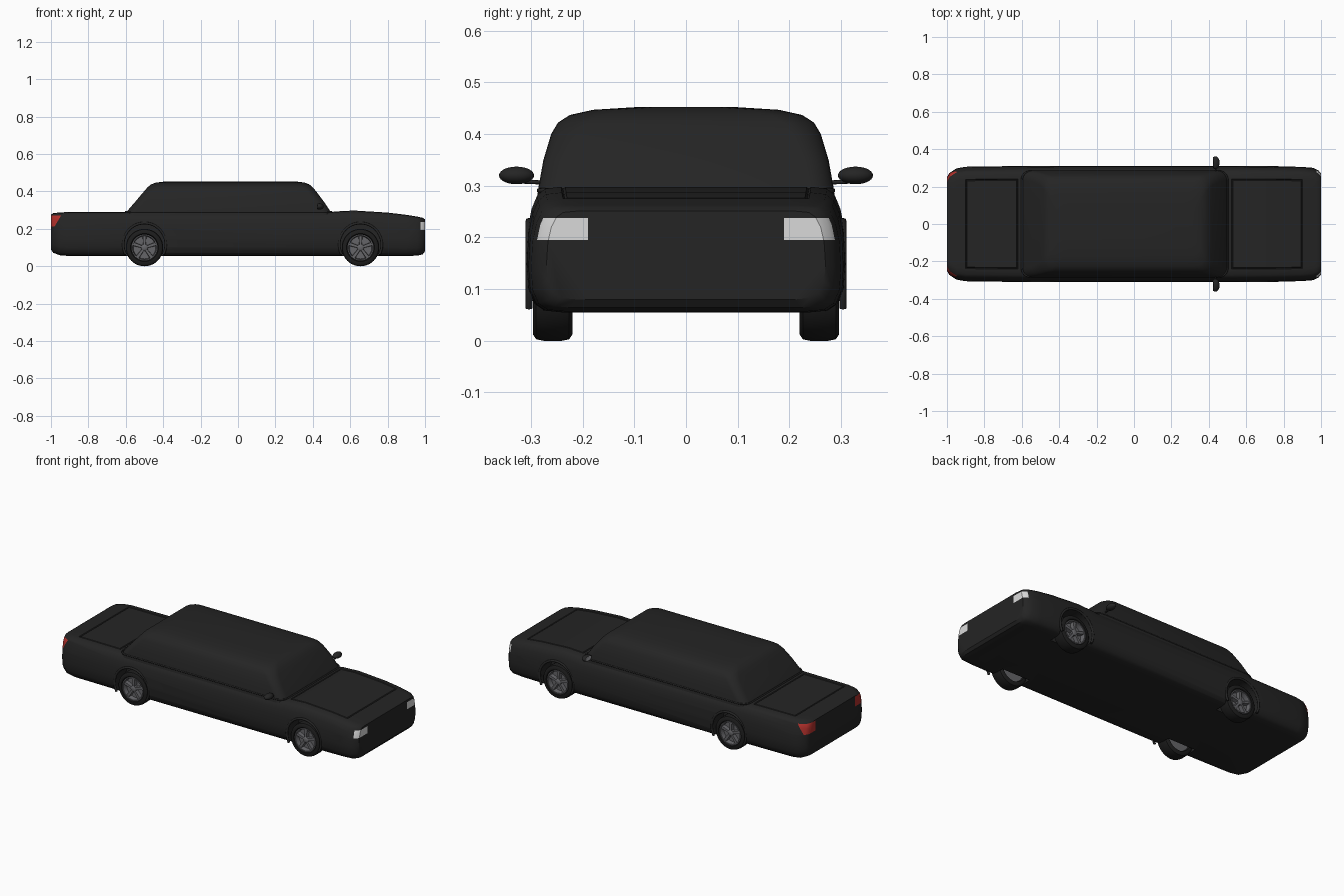
import bpy, bmesh
from math import sin, cos, pi, radians
from mathutils import Vector

if "Cube" in bpy.data.objects:
    bpy.data.objects.remove(bpy.data.objects["Cube"], do_unlink=True)


def material(name, r, g, b):
    m = bpy.data.materials.new(name)
    m.use_nodes = True
    m.diffuse_color = (r, g, b, 1)
    m.node_tree.nodes["Principled BSDF"].inputs["Base Color"].default_value = (r, g, b, 1)
    return m


paint = material("black paint", 0.018, 0.018, 0.018)
rubber = material("tyre black", 0.012, 0.012, 0.012)
rim_grey = material("rim grey", 0.13, 0.13, 0.14)
lamp_white = material("headlight white", 0.7, 0.7, 0.7)
lamp_red = material("taillight red", 0.45, 0.03, 0.025)
glass = material("mirror glass", 0.4, 0.4, 0.42)


def finish(name, bm, mats, angle=35):
    bmesh.ops.recalc_face_normals(bm, faces=bm.faces)
    mesh = bpy.data.meshes.new(name)
    bm.to_mesh(mesh)
    bm.free()
    ob = bpy.data.objects.new(name, mesh)
    bpy.context.collection.objects.link(ob)
    for m in mats:
        mesh.materials.append(m)
    smooth(ob, angle)
    return ob


def activate(ob):
    bpy.ops.object.select_all(action='DESELECT')
    ob.select_set(True)
    bpy.context.view_layer.objects.active = ob


def smooth(ob, angle=35):
    activate(ob)
    bpy.ops.object.shade_smooth_by_angle(angle=radians(angle))


def loft(rings, caps=True):
    """Skin a list of closed point rings."""
    bm = bmesh.new()
    rows = [[bm.verts.new(p) for p in ring] for ring in rings]
    for a, b in zip(rows, rows[1:]):
        for i in range(len(a)):
            j = (i + 1) % len(a)
            bm.faces.new((a[i], a[j], b[j], b[i]))
    if caps:
        bm.faces.new(rows[0])
        bm.faces.new(rows[-1])
    return bm


def lathe(profile, centre, steps=40):
    """Spin (radius, y) points about a y axis through centre."""
    cx, cy, cz = centre
    return loft([[(cx + r * cos(2 * pi * i / steps), cy + y, cz + r * sin(2 * pi * i / steps))
                  for i in range(steps)] for r, y in profile])


def tube(name, points, radius, mat, closed=False):
    cu = bpy.data.curves.new(name, 'CURVE')
    cu.dimensions = '3D'
    cu.bevel_depth = radius
    cu.bevel_resolution = 2
    cu.use_fill_caps = True
    sp = cu.splines.new('POLY')
    sp.points.add(len(points) - 1)
    for p, co in zip(sp.points, points):
        p.co = (*co, 1)
    sp.use_cyclic_u = closed
    cu.materials.append(mat)
    ob = bpy.data.objects.new(name, cu)
    bpy.context.collection.objects.link(ob)


# Lower body: one cross-section scaled along the car (x, half width, bottom, top)
section = [(0, 0), (.78, 0), (.89, .015), (.95, .07), (.99, .2), (1, .4), (.99, .65),
           (.965, .82), (.93, .93), (.88, .985), (.78, 1), (.4, 1), (0, 1)]
section += [(-y, z) for y, z in section[-2:0:-1]]
stations = [(-1, .25, .09, .276), (-.988, .272, .072, .284), (-.95, .297, .058, .288),
            (-.9, .306, .055, .29), (-.62, .31, .055, .29), (-.5, .31, .055, .29),
            (.5, .31, .055, .29), (.52, .31, .055, .293), (.62, .31, .055, .298),
            (.8, .308, .055, .287), (.9, .305, .055, .275), (.96, .3, .057, .265),
            (.988, .285, .064, .259), (1, .27, .08, .251)]
bm = loft([[(x, y * w, lo + z * (hi - lo)) for y, z in section] for x, w, lo, hi in stations])

# Bonnet and boot lid outlines: a narrow groove around each panel
for x0, x1 in ((.52, .9), (-.9, -.62)):
    lid = [f for f in bm.faces
           if x0 < f.calc_center_median().x < x1 and f.calc_center_median().z > .25
           and abs(f.calc_center_median().y) < .24 and abs(f.normal.x) < .5]
    bm.normal_update()
    for depth in (-.005, .005):
        bmesh.ops.inset_region(bm, faces=lid, thickness=.004, depth=depth,
                               use_boundary=True, use_even_offset=True)


def cut_end(end, point, normal):
    """Cut one end of the body along a plane."""
    faces = [f for f in bm.faces if f.calc_center_median().x * end > .92]
    geom = set(faces)
    for f in faces:
        geom.update(f.edges)
        geom.update(f.verts)
    bmesh.ops.bisect_plane(bm, geom=list(geom), dist=1e-5, plane_co=point, plane_no=normal)


# Lamps wrap around the corners, cut into the body skin
for end, low, high in ((1, .195, .238), (-1, .212, .272)):
    cut_end(end, (0, 0, low), (0, 0, 1))
    cut_end(end, (0, 0, high), (0, 0, 1))
    for side in (-1, 1):
        cut_end(end, (0, side * .19, 0), (0, 1, 0))
slant_point, slant = Vector((-.945, 0, .272)), Vector((-1, 0, .6))
cut_end(-1, slant_point, slant)
cut_end(1, (.975, 0, 0), (1, 0, 0))
for f in bm.faces:
    c = f.calc_center_median()
    if abs(c.y) > .19:
        if c.x > .975 and .195 < c.z < .238:
            f.material_index = 1
        elif c.x < -.93 and .212 < c.z < .272 and (c - slant_point).dot(slant) > 0:
            f.material_index = 2
body = finish("lower_body", bm, [paint, lamp_white, lamp_red])

# Wheel arches
axles = (-.5, .655)
for x in axles:
    for side in (-1, 1):
        cutter = finish("arch_cutter", lathe([(.113, -.08), (.113, .08)], (x, side * .28, .117), 48), [paint])
        cutter.hide_render = True
        mod = body.modifiers.new("arch", 'BOOLEAN')
        mod.operation = 'DIFFERENCE'
        mod.solver = 'EXACT'
        mod.object = cutter
        activate(body)
        bpy.ops.object.modifier_apply(modifier=mod.name)
        bpy.data.objects.remove(cutter, do_unlink=True)
        tube("arch_lip", [(x + .114 * cos(a), side * .304, .117 + .114 * sin(a))
                          for a in (radians(-28 + i * 236 / 30) for i in range(31))], .007, paint)
smooth(body)


# Cabin: rounded rectangles stacked upwards (z, rear, front, half width, corner radius)
def rounded(z, x0, x1, w, r):
    pts = []
    for cx, cy, start in ((x1 - r, w - r, 0), (x0 + r, w - r, 90), (x0 + r, r - w, 180), (x1 - r, r - w, 270)):
        for i in range(7):
            a = radians(start + i * 15)
            pts.append((cx + r * cos(a), cy + r * sin(a), z))
    return pts


cabin = [(.27, -.608, .508, .289, .05), (.3, -.588, .49, .285, .05), (.35, -.545, .456, .276, .05),
         (.4, -.503, .418, .261, .055), (.422, -.484, .4, .248, .06), (.437, -.466, .382, .225, .06),
         (.447, -.44, .358, .18, .06), (.452, -.4, .32, .1, .06)]
finish("cabin", loft([rounded(*c) for c in cabin]), [paint], 40)
tube("cabin_base_trim", rounded(.291, -.6, .5, .284, .05), .005, paint, True)

# Wheels
for x in axles:
    for side in (-1, 1):
        hub = (x, side * .258, .1)
        place = lambda prof: lathe([(r, y * side) for r, y in prof], hub)
        tyre = [(.07, -.03), (.075, -.038), (.088, -.038), (.097, -.032), (.1, -.018),
                (.1, .018), (.097, .032), (.088, .038), (.075, .038), (.07, .03), (.07, -.03)]
        bm = place(tyre)
        bmesh.ops.delete(bm, geom=[f for f in bm.faces if len(f.verts) > 4], context='FACES')
        finish("tyre", bm, [rubber])
        finish("wheel_dish", place([(.07, -.03), (.07, .035), (.064, .035), (.06, .008), (.01, .008)]), [rim_grey])
        finish("wheel_hub", place([(.018, .0), (.018, .03), (.013, .034), (.004, .035)]), [rim_grey])
        # Five tapered spokes
        for k in range(5):
            a = pi / 2 + k * 2 * pi / 5
            out, across = Vector((cos(a), 0, sin(a))), Vector((-sin(a), 0, cos(a)))
            rings = []
            for r, half, face in ((.008, .007, .031), (.066, .011, .03)):
                base = Vector(hub) + out * r
                rings.append([base + across * s * half + Vector((0, side * y, 0))
                              for s, y in ((-1, .005), (1, .005), (.8, face), (-.8, face))])
            finish("wheel_spoke", loft(rings), [rim_grey])

# Door mirrors
for side in (-1, 1):
    bm = bmesh.new()
    bmesh.ops.create_uvsphere(bm, u_segments=24, v_segments=14, radius=1)
    for v in bm.verts:
        v.co = Vector((.435 + max(v.co.x, -.5) * .023, side * .328 + v.co.y * .034, .32 + v.co.z * .017))
    finish("mirror_shell", bm, [paint], 50)
    ring = [(.028 * cos(i * pi / 12), .0125 * sin(i * pi / 12)) for i in range(24)]
    finish("mirror_glass", loft([[(x, side * .328 + y, .32 + z) for y, z in ring] for x in (.422, .425)]), [glass])
    tube("mirror_stalk", [(.437, side * .27, .306), (.437, side * .315, .308)], .004, paint)
